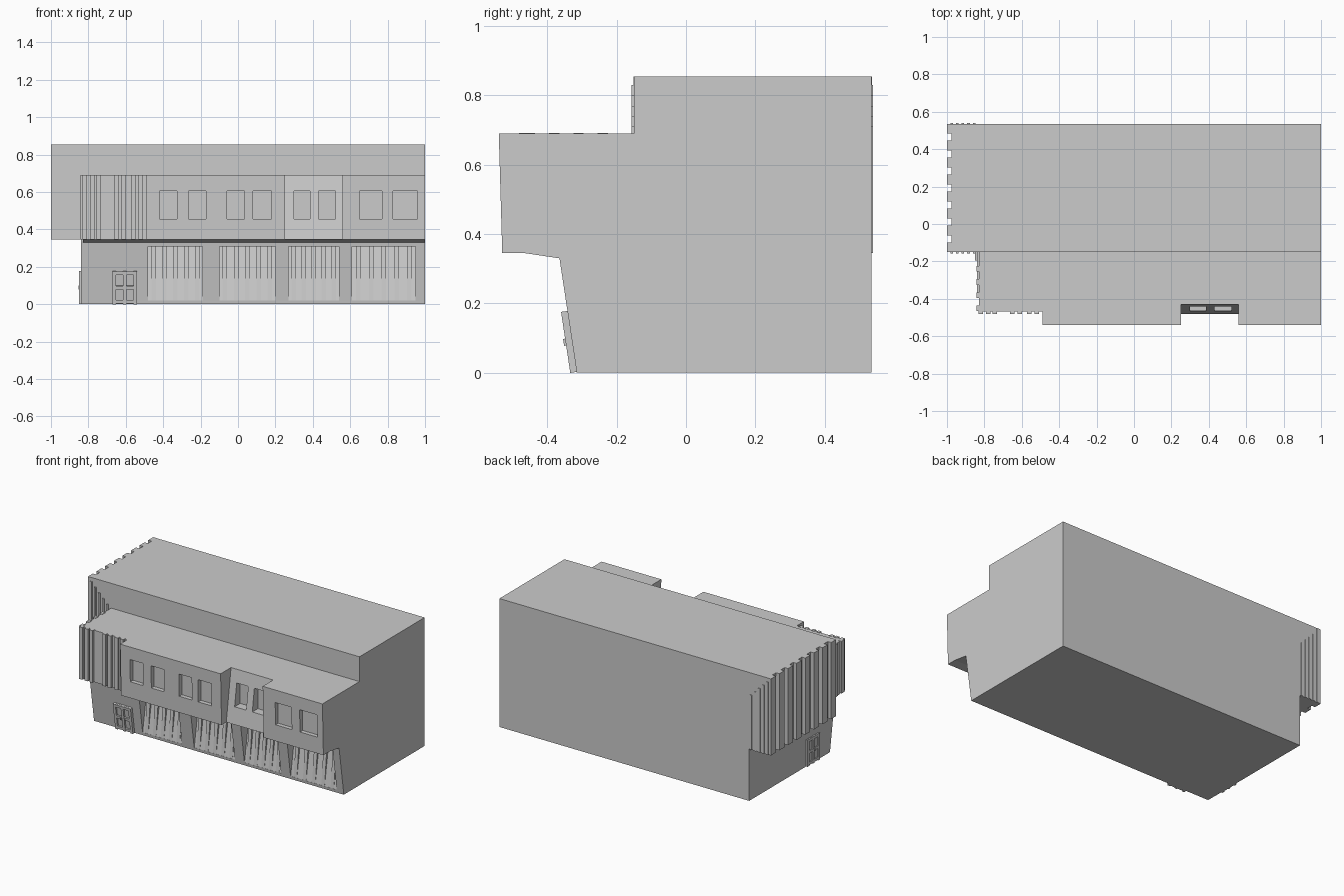
import bpy, bmesh, math
from mathutils import Matrix

if "Cube" in bpy.data.objects:
    bpy.data.objects.remove(bpy.data.objects["Cube"])

grey = bpy.data.materials.new("plain_grey")
grey.diffuse_color = (0.6, 0.6, 0.6, 1)
grey.use_nodes = True
grey.node_tree.nodes["Principled BSDF"].inputs["Base Color"].default_value = grey.diffuse_color


def new_object(name, bm):
    bmesh.ops.recalc_face_normals(bm, faces=bm.faces)
    me = bpy.data.meshes.new(name)
    bm.to_mesh(me)
    bm.free()
    ob = bpy.data.objects.new(name, me)
    bpy.context.collection.objects.link(ob)
    me.materials.append(grey)
    return ob


def add_box(bm, x0, x1, y0, y1, z0, z1):
    v = [bm.verts.new((x, y, z)) for x in (x0, x1) for y in (y0, y1) for z in (z0, z1)]
    for f in ((0, 1, 3, 2), (4, 6, 7, 5), (0, 4, 5, 1), (2, 3, 7, 6), (0, 2, 6, 4), (1, 5, 7, 3)):
        bm.faces.new([v[i] for i in f])


def add_prism(bm, x0, x1, profile):
    """Extrude a (y, z) profile along x."""
    a = [bm.verts.new((x0, y, z)) for y, z in profile]
    b = [bm.verts.new((x1, y, z)) for y, z in profile]
    bm.faces.new(a)
    bm.faces.new(b[::-1])
    n = len(a)
    for i in range(n):
        j = (i + 1) % n
        bm.faces.new((a[i], b[i], b[j], a[j]))


def prism(name, x0, x1, profile):
    bm = bmesh.new()
    add_prism(bm, x0, x1, profile)
    return new_object(name, bm)


def boxes(name, items, matrix=None):
    bm = bmesh.new()
    for b in items:
        add_box(bm, *b)
    if matrix:
        bm.transform(matrix)
    return new_object(name, bm)


def cut(ob, cutter):
    cutter.hide_render = True
    cutter.hide_viewport = True
    cutter.display_type = 'WIRE'
    m = ob.modifiers.new("openings", 'BOOLEAN')
    m.operation = 'DIFFERENCE'
    m.solver = 'EXACT'
    m.object = cutter
    # apply, then drop the helper
    deps = bpy.context.evaluated_depsgraph_get()
    me = bpy.data.meshes.new_from_object(ob.evaluated_get(deps))
    ob.modifiers.clear()
    ob.data = me
    bpy.data.objects.remove(cutter)


# ground floor with leaning front wall
ground = prism("ground_floor", -0.84, 1, [(-0.315, 0), (-0.365, 0.33), (-0.365, 0.35),
                                          (0.535, 0.35), (0.535, 0)])
# ground floor openings: panels flush at the sill and sunk at the head
openings = [(-0.48, -0.19), (-0.10, 0.20), (0.27, 0.54), (0.61, 0.95)]
bm = bmesh.new()
for a, b in openings:
    add_prism(bm, a, b, [(-0.317, 0.02), (-0.27, 0.31), (-0.6, 0.31), (-0.6, 0.02)])
cut(ground, new_object("opening_cutter", bm))

# raised slats in the openings
bm = bmesh.new()
for a, b in openings:
    for i in range(5):
        x = a + (b - a) * (i + 0.5) / 5
        add_prism(bm, x - 0.012, x + 0.012,
                  [(-0.317, 0.02), (-0.29, 0.31), (-0.26, 0.31), (-0.30, 0.02)])
new_object("window_slats", bm)

# tall rear block
boxes("upper_block", [(-0.975, 1, -0.15, 0.535, 0.345, 0.855)])

# upper front bays with sloping soffit
def bay(name, x0, x1, y_low, y_high, windows):
    ob = prism(name, x0, x1, [(-0.15, 0.33), (-0.365, 0.33), (-0.465, 0.345), (y_low, 0.345),
                              (y_high, 0.69), (-0.15, 0.69)])
    if windows:
        back = max(y_low, y_high) + 0.025
        cut(ob, boxes("window_cutter", [(a, b, -0.7, back, 0.455, 0.605) for a, b in windows]))
    return ob


bay("left_window_bay", -0.49, 0.25, -0.53, -0.54,
    [(-0.42, -0.325), (-0.265, -0.17), (-0.06, 0.035), (0.08, 0.18)])
bay("recessed_window_bay", 0.25, 0.56, -0.48, -0.43, [(0.30, 0.385), (0.43, 0.52)])
bay("right_window_bay", 0.56, 1, -0.53, -0.54, [(0.65, 0.77), (0.83, 0.96)])
bay("ribbed_bay", -0.83, -0.49, -0.468, -0.468, None)

# ribs on the small bay, front and left side
ribs = [(x - 0.012, x + 0.012, -0.482, -0.46, 0.345, 0.692)
        for x in (-0.82, -0.78, -0.745, -0.65, -0.61, -0.56, -0.52)]
ribs += [(-0.842, -0.82, y - 0.015, y + 0.015, 0.345, 0.692) for y in (-0.45, -0.38, -0.31, -0.24)]
boxes("small_bay_ribs", ribs)

# fins on the left end of the rear block
fins = []
for i in range(8):
    y = -0.125 + i * 0.0907
    fins.append((-1, -0.97, y - 0.026, y + 0.026, 0.345, 0.855))
boxes("end_fins", fins)

# shallow ribs on the front and rear of the overhang
ribs = []
for i in range(5):
    x = -0.975 + i * 0.03
    top = 0.855 - (x + 1)
    ribs.append((x - 0.007, x + 0.007, -0.157, -0.14, 0.345, top))
    ribs.append((x - 0.007, x + 0.007, 0.53, 0.54, 0.345, top))
boxes("overhang_ribs", ribs)


# doors: frame of bars with four sunk panes
def door(name, matrix):
    w, h, t = 0.065, 0.178, 0.017
    parts = [(-w, w, -0.006, 0.01, 0.0, h)]
    parts += [(x - 0.009, x + 0.009, -t, 0, 0, h) for x in (-w + 0.009, 0, w - 0.009)]
    parts += [(-w, w, -t + 0.001, 0, z - 0.009, z + 0.009) for z in (0.014, 0.09, h - 0.010)]
    parts += [(s * 0.012 - 0.004, s * 0.012 + 0.004, -t - 0.006, -t, 0.08, 0.10) for s in (-1, 1)]
    boxes(name, parts, matrix)


door("front_door", Matrix.Translation((-0.605, -0.317, 0.002)) @ Matrix.Rotation(0.15, 4, 'X'))
door("side_door", Matrix.Translation((-0.84, -0.13, 0)) @ Matrix.Rotation(-math.pi / 2, 4, 'Z')
     @ Matrix.Diagonal((1, 0.6, 1, 1)))
